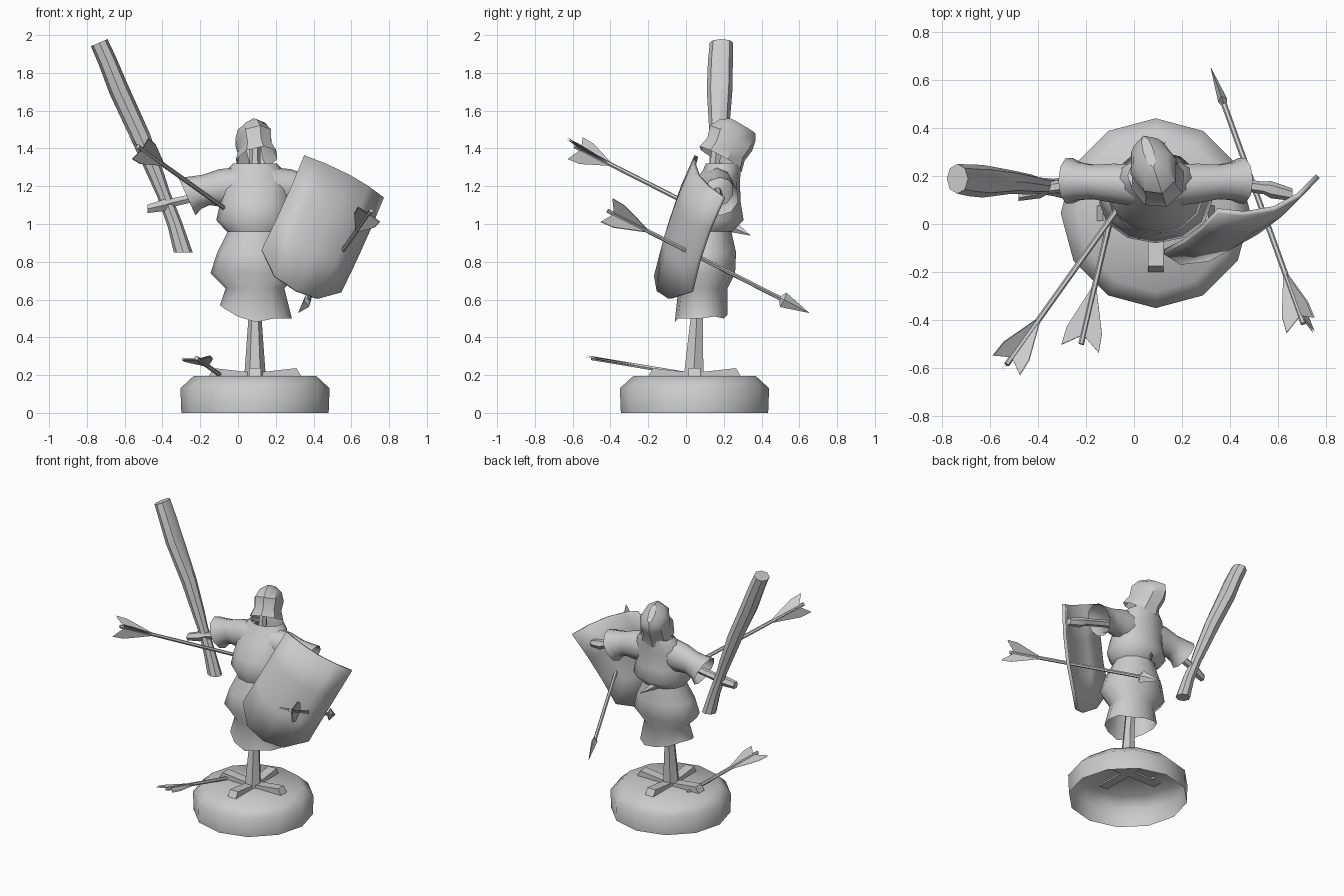
import bpy, bmesh, math
from mathutils import Vector as V, Matrix

if "Cube" in bpy.data.objects:
    bpy.data.objects.remove(bpy.data.objects["Cube"])

CX = 0.09  # centre line of the dummy


def finish(name, bm, smooth=None, normals=True):
    if normals:
        bmesh.ops.recalc_face_normals(bm, faces=bm.faces[:])
    me = bpy.data.meshes.new(name)
    bm.to_mesh(me)
    bm.free()
    ob = bpy.data.objects.new(name, me)
    bpy.context.collection.objects.link(ob)
    if smooth:
        bpy.ops.object.select_all(action='DESELECT')
        ob.select_set(True)
        bpy.context.view_layer.objects.active = ob
        bpy.ops.object.shade_smooth_by_angle(angle=math.radians(smooth))
    return ob


def loft(bm, rings, n, start=True, end=True, phase=0.0):
    """Skin elliptical rings given as (centre, axis a, axis b)."""
    loops = []
    for c, a, b in rings:
        ang = [phase + 2 * math.pi * i / n for i in range(n)]
        loops.append([bm.verts.new(V(c) + V(a) * math.cos(t) + V(b) * math.sin(t)) for t in ang])
    for p, q in zip(loops, loops[1:]):
        for i in range(n):
            j = (i + 1) % n
            bm.faces.new((p[i], p[j], q[j], q[i]))
    if start:
        bm.faces.new(loops[0][::-1])
    if end:
        bm.faces.new(loops[-1])


def flat_rings(rows):
    return [((x, y, z), (rx, 0, 0), (0, ry, 0)) for x, y, z, rx, ry in rows]


def frame(d):
    side = d.cross(V((0, 0, 1))).normalized()
    return side, side.cross(d).normalized()


# round base, hollow underneath
bm = bmesh.new()
loft(bm, flat_rings([(CX, .045, 0, .39, .39), (CX, .045, .13, .395, .395),
                     (CX, .045, .195, .325, .325)]), 12, start=False)
finish("base", bm, 50)

# four foot boards in a cross, rising slightly outwards
for k in range(4):
    bm = bmesh.new()
    bmesh.ops.create_cube(bm, size=1)
    for v in bm.verts:
        out = v.co.x > 0
        top = v.co.z > 0
        v.co = V((.25 if out and not top else .22 if out else 0, v.co.y * .065,
                  (.237 if out else .212) if top else .185))
    bm.transform(Matrix.Translation((CX, .045, 0)) @ Matrix.Rotation(k * math.pi / 2, 4, 'Z'))
    finish("foot_board", bm)

# tapered post leaning back up to the neck
bm = bmesh.new()
loft(bm, flat_rings([(CX, .04, .19, .057, .06), (CX, .057, .5, .035, .038),
                     (CX, .12, 1.0, .033, .035), (CX, .165, 1.43, .028, .028)]), 6)
finish("post", bm, 40)

# padded lower body
bm = bmesh.new()
loft(bm, flat_rings([(CX + .005, .08, .52, .19, .14), (CX, .09, .66, .155, .13),
                     (CX, .09, .74, .235, .17), (CX, .1, .85, .2, .165),
                     (CX, .11, .96, .145, .13), (CX, .12, 1.03, .13, .12)]), 12, start=False)
bm.verts.ensure_lookup_table()
for i in range(12):  # uneven hem
    bm.verts[i].co.z += (.05, -.01, -.02, 0, .02, .05, .05, .03, -.01, -.04, -.02, -.02)[i]
    if i == 0:
        bm.verts[i].co.z -= .07
finish("skirt", bm, 60)

# shirt body with open neck
bm = bmesh.new()
loft(bm, flat_rings([(CX, .11, .96, .15, .135), (CX, .13, 1.02, .205, .175),
                     (CX, .13, 1.11, .185, .16), (CX, .165, 1.22, .175, .12),
                     (CX, .19, 1.285, .15, .1), (CX, .2, 1.32, .115, .095)]),
     12, start=False, end=False)
finish("shirt", bm, 60)

for s in (-1, 1):
    # flared sleeve
    bm = bmesh.new()
    rows = [(.06, .16, 1.195, .11, .095, 0), (.18, .17, 1.19, .1, .085, .01),
            (.26, .175, 1.18, .08, .075, .02), (.32, .178, 1.165, .085, .082, .035),
            (.36, .18, 1.145, .1, .1, .045)]
    loft(bm, [((CX + s * d, y, z), (s * t, 0, rz), (0, ry, 0)) for d, y, z, rz, ry, t in rows],
         10, start=False, end=False)
    finish("sleeve", bm, 60)
    # wooden arm
    bm = bmesh.new()
    loft(bm, [((CX + s * d, y, z), (0, r, 0), (0, 0, r)) for d, y, z, r in
              [(0, .16, 1.2, .025), (.3, .17, 1.145, .026), (.45, .15, 1.11, .026),
               (.48, .143, 1.1, .036), (.57, .122, 1.08, .026)]], 6)
    finish("arm", bm, 40)

# helmet: ridged dome tilted back and turned a little
bm = bmesh.new()
loft(bm, flat_rings([(0, 0, -.025, .115, .135), (0, 0, .035, .092, .12), (0, -.005, .1, .1, .135),
                     (0, .005, .155, .075, .115), (0, .02, .19, .022, .08)]),
     8, start=False, phase=math.pi / 2)
bm.transform(Matrix.Translation((.095, .195, 1.365)) @ Matrix.Rotation(math.radians(18), 4, 'Z')
             @ Matrix.Rotation(math.radians(-30), 4, 'X'))
finish("helmet", bm, 35)

# wooden club sword
bm = bmesh.new()
path = [(-.29, .15, .85, .05, .045), (-.335, .152, 1.0, .04, .036), (-.395, .16, 1.16, .036, .034),
        (-.43, .165, 1.25, .042, .042), (-.515, .175, 1.46, .052, .05),
        (-.63, .178, 1.71, .054, .068), (-.69, .182, 1.86, .05, .066), (-.735, .188, 1.96, .048, .062)]
loft(bm, [((x, y, z), (w, 0, 0) if i == 0 else (w * .92, 0, w * .39), (0, d, 0))
          for i, (x, y, z, w, d) in enumerate(path)], 8)
finish("club", bm, 40)

# curved shield held out at an angle
bm = bmesh.new()
O, U, W = V((.35, .055, 1.36)), V((.415, .145, -.22)), V((-.225, -.17, -.5))
N = W.cross(U).normalized()
cols = [(0, 1.0), (.22, 1.19), (.5, 1.23), (.76, 1.19), (1, 1.0)]
grid = [[bm.verts.new(O + U * u + W * (L * k / 3) + N * (.28 * u * (1 - u)
         + .02 * math.sin(math.pi * k / 3))) for k in range(4)] for u, L in cols]
for p, q in zip(grid, grid[1:]):
    for k in range(3):
        bm.faces.new((p[k], p[k + 1], q[k + 1], q[k]))
ob = finish("shield", bm, 40)
mod = ob.modifiers.new("thickness", 'SOLIDIFY')
mod.thickness = .022
mod.offset = 0


def arrow(nock, tip, vanes, head=True, roll=0.0):
    nock, tip = V(nock), V(tip)
    d = (tip - nock).normalized()
    a, b = frame(d)
    # shaft
    bm = bmesh.new()
    end = tip - d * .17 if head else tip
    loft(bm, [(p, a * .012, b * .012) for p in (nock, end)], 6)
    finish("arrow_shaft", bm, 40)
    # flat pointed head
    if head:
        bm = bmesh.new()
        loft(bm, [(end - d * .01, a * .012, b * .012), (end + d * .01, a * .02, b * .042),
                  (tip, a * .001, b * .001)], 4)
        finish("arrow_head", bm)
    # swept-back feathers
    bm = bmesh.new()
    for k in range(vanes):
        t = roll + 2 * math.pi * k / vanes
        r = a * math.cos(t) + b * math.sin(t)
        c = d.cross(r) * .004
        pts = [nock + d * .27, nock + d * .04, nock - d * .02 + r * .08, nock + d * .06 + r * .075]
        pts = [pts[0], pts[1], pts[2], pts[3]]
        for sgn in (-1, 1):
            f = [bm.verts.new(p + c * sgn) for p in pts]
            bm.faces.new(f if sgn > 0 else f[::-1])
    finish("arrow_feathers", bm, normals=False)


arrow((-.53, -.585, 1.41), (.13, .34, .94), 3, roll=.5)
arrow((.705, -.415, 1.07), (.32, .65, .53), 3, roll=.9)
arrow((-.22, -.5, .29), (-.08, .1, .19), 2, head=False, roll=.1)
